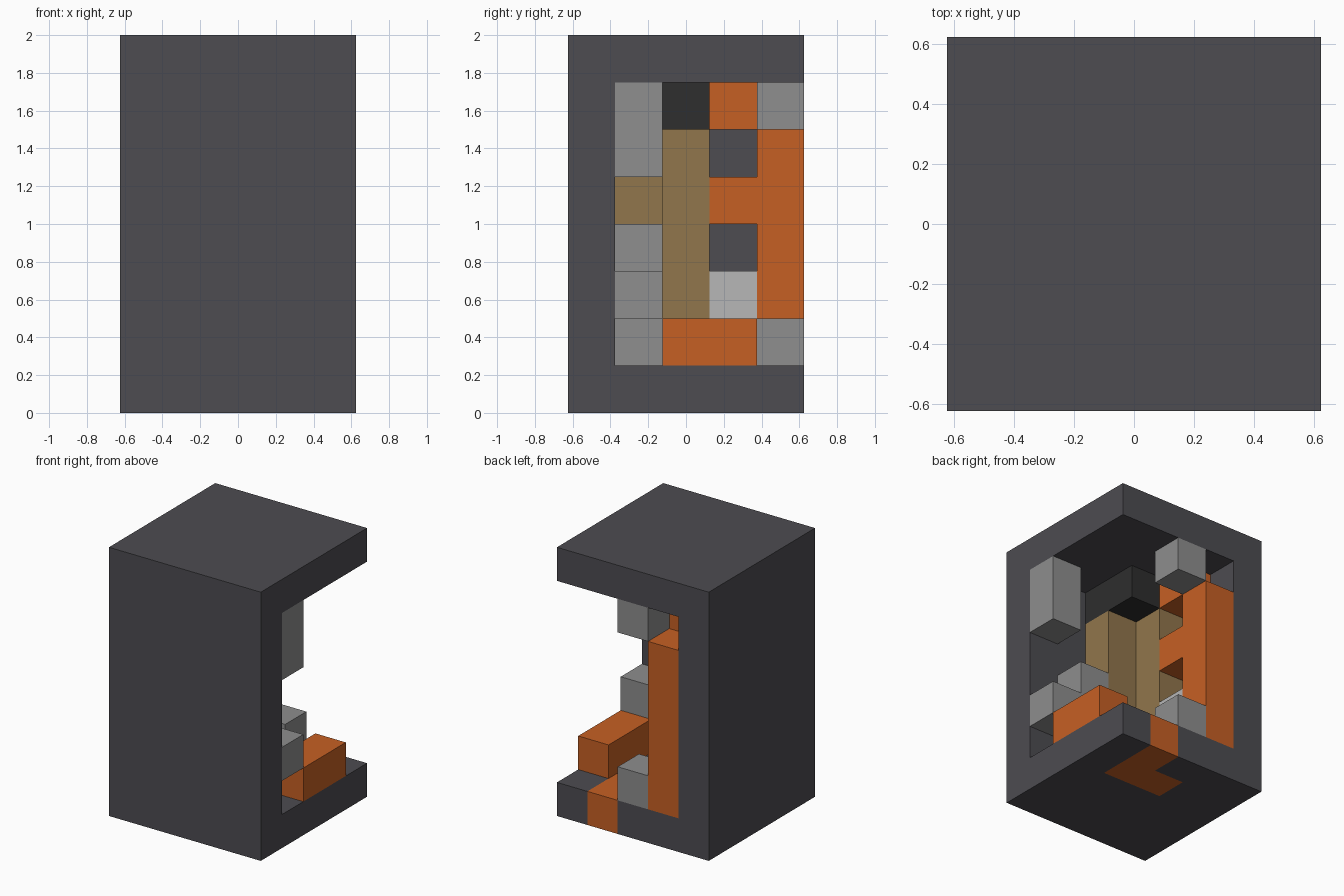
import bpy
import bmesh
from mathutils import Matrix, Vector

CELL = 0.25                           # edge of one block
ORIGIN = Vector((-0.625, -0.625, 0))  # lower corner of the block grid

cube = bpy.data.objects.get("Cube")
if cube:
    bpy.data.objects.remove(cube, do_unlink=True)


def srgb(*channels):
    """Turn 8-bit display values into a linear colour."""
    def linear(c):
        c /= 255
        return c / 12.92 if c <= 0.04045 else ((c + 0.055) / 1.055) ** 2.4
    return [linear(c) for c in channels] + [1]


def material(name, colour):
    mat = bpy.data.materials.new(name)
    mat.use_nodes = True
    mat.diffuse_color = colour
    mat.node_tree.nodes["Principled BSDF"].inputs["Base Color"].default_value = colour
    return mat


charcoal = material("charcoal", srgb(77, 76, 81))
black = material("black", srgb(46, 46, 46))
grey = material("grey", srgb(142, 142, 142))
pale_grey = material("pale grey", srgb(183, 183, 183))
orange = material("orange", srgb(198, 96, 36))
tan = material("tan", srgb(145, 118, 76))


def blocks(name, mat, *boxes):
    """Make one part from boxes, each given as low and high grid corners."""
    bm = bmesh.new()
    for low, high in boxes:
        low, high = Vector(low), Vector(high)
        place = Matrix.Translation(ORIGIN + (low + high) * CELL / 2)
        bmesh.ops.create_cube(bm, size=CELL,
                              matrix=place @ Matrix.Diagonal((high - low).to_4d()))
    mesh = bpy.data.meshes.new(name)
    bm.to_mesh(mesh)
    bm.free()
    mesh.materials.append(mat)
    obj = bpy.data.objects.new(name, mesh)
    bpy.context.collection.objects.link(obj)


# Shell, open on the left side and the back
blocks("front_wall", charcoal, ((0, 0, 0), (5, 1, 8)))
blocks("side_wall", charcoal, ((0, 1, 0), (1, 5, 8)))
blocks("roof", charcoal, ((1, 1, 7), (5, 5, 8)))
blocks("floor", charcoal,
       ((1, 1, 0), (5, 3, 1)),
       ((1, 3, 0), (2, 5, 1)),
       ((2, 4, 0), (3, 5, 1)),
       ((4, 3, 0), (5, 5, 1)))
blocks("floor_inlay", orange,
       ((3, 3, 0), (4, 5, 1)),
       ((2, 3, 0), (3, 4, 1)))

# Tan core in the inner corner, with its black cap
blocks("core", tan,
       ((1, 1, 1), (3, 2, 6)),
       ((1, 2, 1), (2, 3, 6)))
blocks("core_cap", black, ((1, 1, 6), (3, 3, 7)))

# Orange frame along the side wall
blocks("frame_post", orange, ((1, 4, 1), (2, 5, 6)))
blocks("frame_rungs", orange,
       ((1, 3, 4), (2, 4, 5)),
       ((1, 3, 6), (2, 4, 7)))
blocks("pale_block", pale_grey, ((1, 3, 1), (2, 4, 3)))

# Loose bar and grey blocks near the open sides
blocks("low_bar", orange, ((4, 2, 1), (5, 4, 2)))
blocks("hanging_block", grey, ((4, 1, 5), (5, 2, 7)))
blocks("step_blocks", grey,
       ((3, 1, 1), (4, 2, 4)),
       ((4, 1, 2), (5, 2, 3)))
blocks("back_blocks", grey,
       ((2, 4, 1), (3, 5, 2)),
       ((2, 4, 6), (3, 5, 7)))
